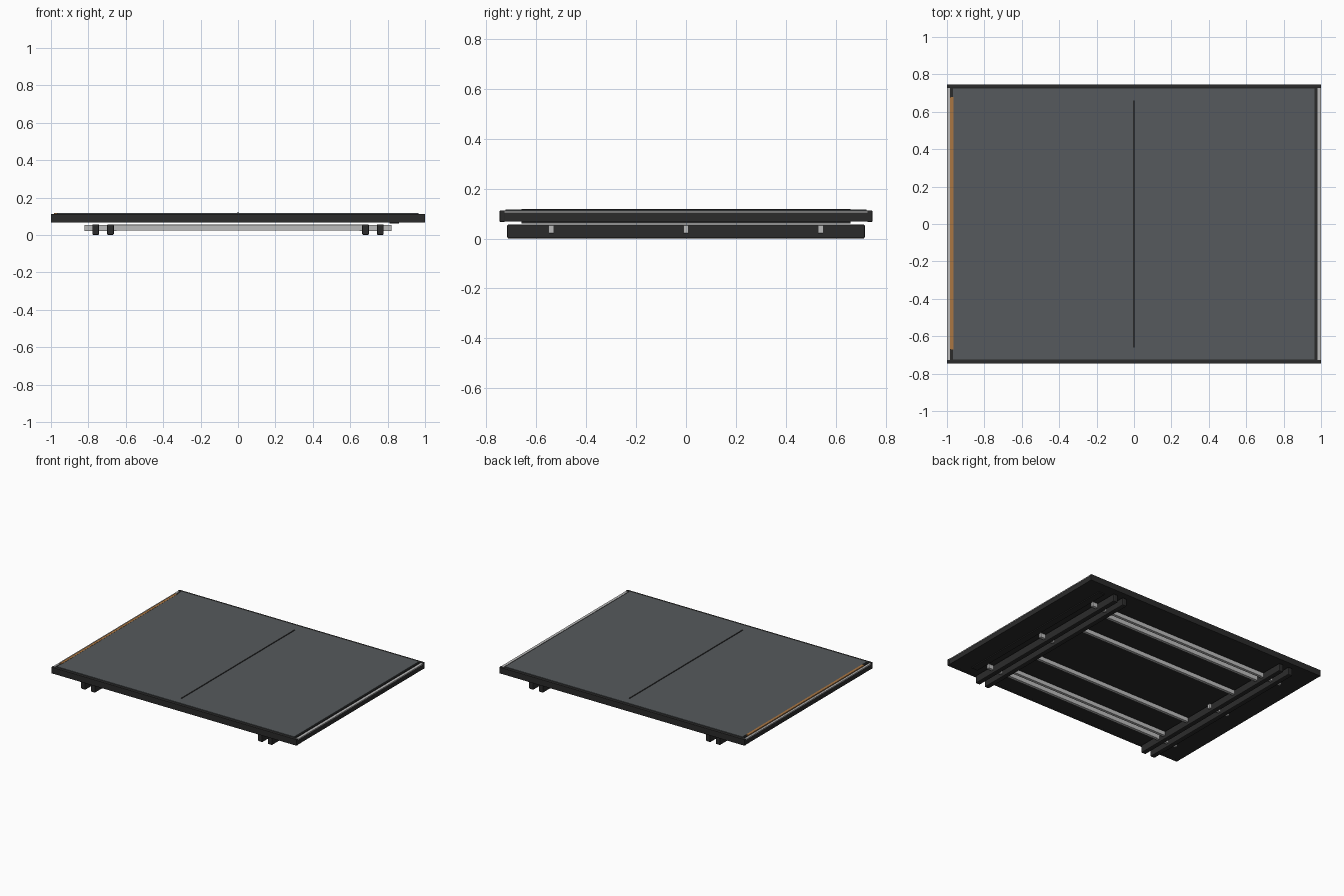
import bpy
import bmesh

cube = bpy.data.objects.get("Cube")
if cube:
    bpy.data.objects.remove(cube, do_unlink=True)


def material(name, rgb):
    m = bpy.data.materials.new(name)
    m.use_nodes = True
    m.diffuse_color = (*rgb, 1)
    m.node_tree.nodes["Principled BSDF"].inputs["Base Color"].default_value = (*rgb, 1)
    return m


BLACK = material("black", (0.024, 0.024, 0.024))
GREY = material("slate grey", (0.092, 0.102, 0.109))
SILVER = material("silver", (0.5, 0.5, 0.5))
ORANGE = material("amber", (0.40, 0.18, 0.055))


def box(name, xs, ys, zs, mat, bevel=0):
    """Box spanning the given ranges, with optional chamfered edges."""
    bm = bmesh.new()
    bmesh.ops.create_cube(bm, size=1)
    for v in bm.verts:
        v.co = [r[0] if c < 0 else r[1] for c, r in zip(v.co, (xs, ys, zs))]
    mesh = bpy.data.meshes.new(name)
    bm.to_mesh(mesh)
    bm.free()
    mesh.materials.append(mat)
    ob = bpy.data.objects.new(name, mesh)
    bpy.context.collection.objects.link(ob)
    if bevel:
        mod = ob.modifiers.new("chamfer", "BEVEL")
        mod.width = bevel
        mod.segments = 2
    return ob


def around(c, width):
    return (c - width / 2, c + width / 2)


# Deck: core, top sheet and centre seam
box("deck_core", (-0.998, 0.998), (-0.735, 0.735), (0.068, 0.106), BLACK)
box("deck_border", (-0.978, 0.975), (-0.73, 0.73), (0.106, 0.112), BLACK)
box("deck_sheet", (-0.967, 0.965), (-0.724, 0.724), (0.112, 0.116), GREY)
box("centre_seam", around(0, 0.009), (-0.66, 0.66), (0.115, 0.119), BLACK)

# Edge trims along the deck
for side, s in (("front", -1), ("back", 1)):
    box(side + "_fascia", (-1, 1), around(s * 0.737, 0.02), (0.067, 0.113), BLACK, 0.002)
box("left_edge_strip", (0.98, 1), (-0.728, 0.728), (0.104, 0.11), SILVER)
box("right_edge_strip", (-1, -0.985), (-0.728, 0.728), (0.104, 0.11), SILVER)
box("amber_strip", (-0.985, -0.966), (-0.67, 0.68), (0.106, 0.117), ORANGE)
box("underside_strip", (0.81, 0.86), (-0.66, 0.66), (0.061, 0.069), BLACK)

# Paired rails on each side, tied together by short pins
for side, s in (("left", 1), ("right", -1)):
    for place, x in (("inner", 0.682), ("outer", 0.761)):
        box(f"{side}_{place}_rail", around(s * x, 0.036), (-0.717, 0.717),
            (0, 0.057), BLACK, 0.006)
    for y in (-0.54, 0, 0.54):
        box(side + "_rail_pin", around(s * 0.735, 0.17), around(y, 0.022),
            (0.021, 0.054), SILVER, 0.002)

# Long bars between the rails
for y in (0.24, 0.48, 0.54):
    for s in (-1, 1):
        box("cross_bar", (-0.67, 0.67), around(s * y, 0.022), (0.023, 0.055), SILVER, 0.002)
